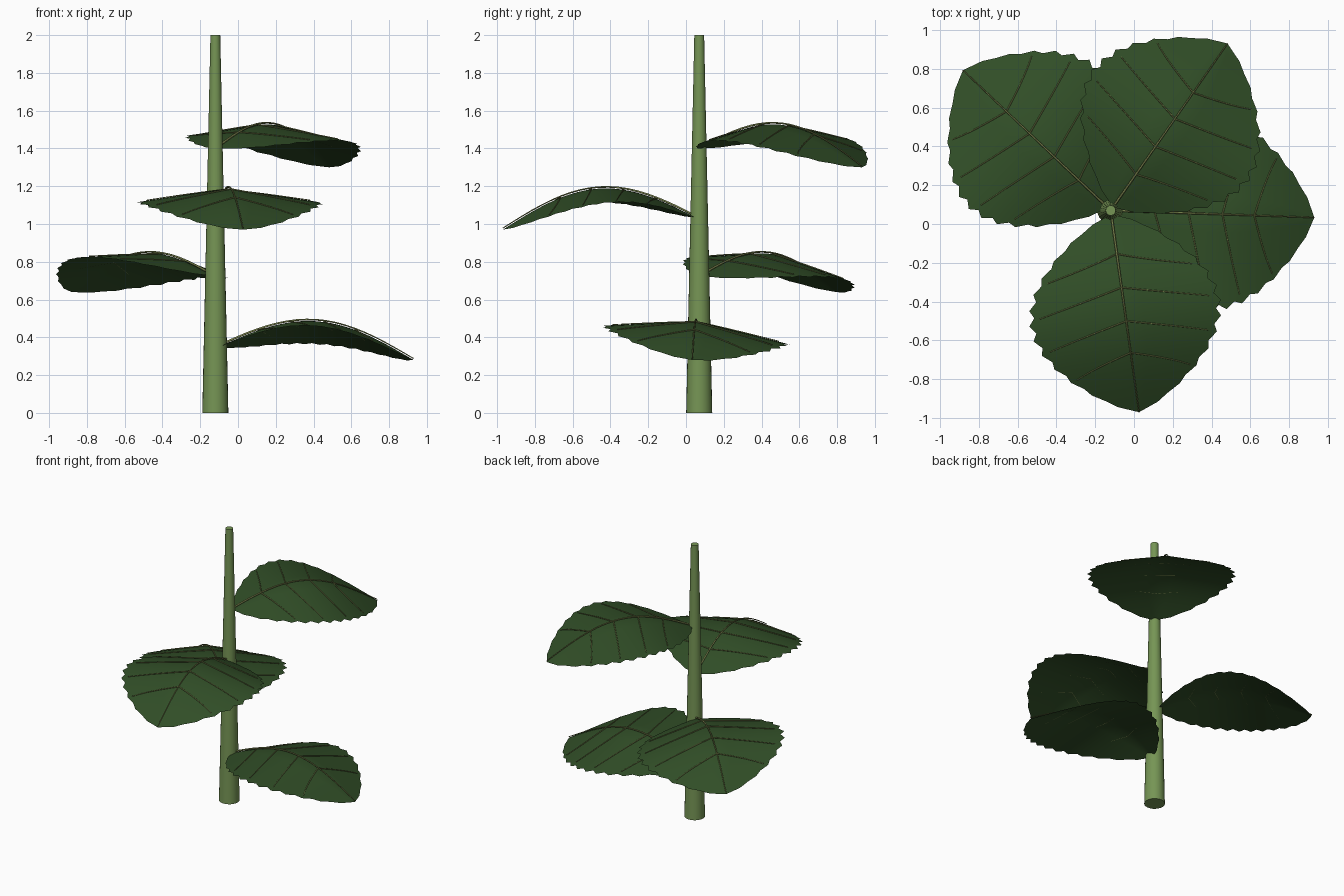
import bpy, bmesh, math
from mathutils import Vector

if "Cube" in bpy.data.objects:
    bpy.data.objects.remove(bpy.data.objects["Cube"])

STEM = Vector((-0.12, 0.07, 0.0))
LENGTH, HALF_WIDTH, ROWS, COLS = 1.03, 0.475, 26, 10


def material(name, rgb):
    m = bpy.data.materials.new(name)
    m.diffuse_color = (*rgb, 1)
    m.use_nodes = True
    m.node_tree.nodes["Principled BSDF"].inputs["Base Color"].default_value = m.diffuse_color
    return m


stem_green = material("stem green", (0.18, 0.30, 0.09))
leaf_green = material("leaf green", (0.03, 0.075, 0.02))
vein_olive = material("vein olive", (0.17, 0.20, 0.065))


def half_width(t):
    return HALF_WIDTH * max(math.sin(math.pi * t), 0) ** 0.75


def leaf_point(leaf, t, side, lift=0.0):
    """World point at t along the leaf and side (-1..1) across it."""
    angle, z0, arch, fall, roll = leaf
    a = math.radians(angle)
    s = 0.02 + LENGTH * t
    w = side * half_width(t)
    z = z0 + arch * math.sin(math.pi * t) - fall * t
    z += -0.15 * abs(w) - roll * w + lift
    return STEM + Vector((s * math.cos(a) - w * math.sin(a),
                          s * math.sin(a) + w * math.cos(a), z))


def make_blade(name, leaf):
    bm = bmesh.new()
    grid = []
    for i in range(ROWS + 1):
        t = i / ROWS
        row = []
        for j in range(COLS + 1):
            side = 2 * j / COLS - 1
            # serrated rim: every other rim vertex sticks out
            if j in (0, COLS):
                side *= 1.05 if i % 2 else 0.99
            row.append(bm.verts.new(leaf_point(leaf, t, side)))
        grid.append(row)
    for i in range(ROWS):
        for j in range(COLS):
            bm.faces.new((grid[i][j], grid[i + 1][j],
                          grid[i + 1][j + 1], grid[i][j + 1]))
    bmesh.ops.remove_doubles(bm, verts=bm.verts, dist=0.0005)
    bmesh.ops.recalc_face_normals(bm, faces=bm.faces)
    if sum(f.normal.z for f in bm.faces) < 0:
        bmesh.ops.reverse_faces(bm, faces=bm.faces)
    for f in bm.faces:
        f.smooth = True
    mesh = bpy.data.meshes.new(name)
    bm.to_mesh(mesh)
    bm.free()
    mesh.materials.append(leaf_green)
    bpy.context.collection.objects.link(bpy.data.objects.new(name, mesh))


def make_veins(name, leaf):
    curve = bpy.data.curves.new(name, 'CURVE')
    curve.dimensions = '3D'
    curve.bevel_depth = 0.006
    curve.bevel_resolution = 1
    curve.use_fill_caps = True

    def add_line(points, r0, r1):
        sp = curve.splines.new('POLY')
        sp.points.add(len(points) - 1)
        for k, p in enumerate(points):
            sp.points[k].co = (*p, 1)
            sp.points[k].radius = r0 + (r1 - r0) * k / (len(points) - 1)

    # midrib
    add_line([leaf_point(leaf, k / 20, 0, 0.008) for k in range(21)], 1.1, 0.5)
    # paired side veins sweeping toward the tip
    for t0 in (0.2, 0.37, 0.54, 0.70):
        for sgn in (-1, 1):
            add_line([leaf_point(leaf, t0 + 0.10 * k / 10, sgn * 0.93 * k / 10, 0.003)
                      for k in range(11)], 0.65, 0.4)
    curve.materials.append(vein_olive)
    ob = bpy.data.objects.new(name, curve)
    bpy.context.collection.objects.link(ob)
    bpy.ops.object.select_all(action='DESELECT')
    ob.select_set(True)
    bpy.context.view_layer.objects.active = ob
    bpy.ops.object.convert(target='MESH')


# tapering stem
bpy.ops.mesh.primitive_cone_add(vertices=24, radius1=0.069, radius2=0.026, depth=2,
                                location=STEM + Vector((0, 0, 1)))
stem = bpy.context.object
stem.name = "stem"
stem.data.materials.append(stem_green)
bpy.ops.object.shade_smooth_by_angle(angle=math.radians(40))

# spiral of leaves: heading, base height, arch, fall at the tip, roll
LEAVES = [(-2, 0.35, 0.17, 0.07, 0.10),
          (136.5, 0.725, 0.16, 0.085, -0.11),
          (-82, 1.035, 0.185, 0.065, 0.0),
          (55, 1.40, 0.175, 0.10, -0.03)]
for n, leaf in enumerate(LEAVES, 1):
    make_blade(f"leaf_{n}", leaf)
    make_veins(f"leaf_veins_{n}", leaf)
